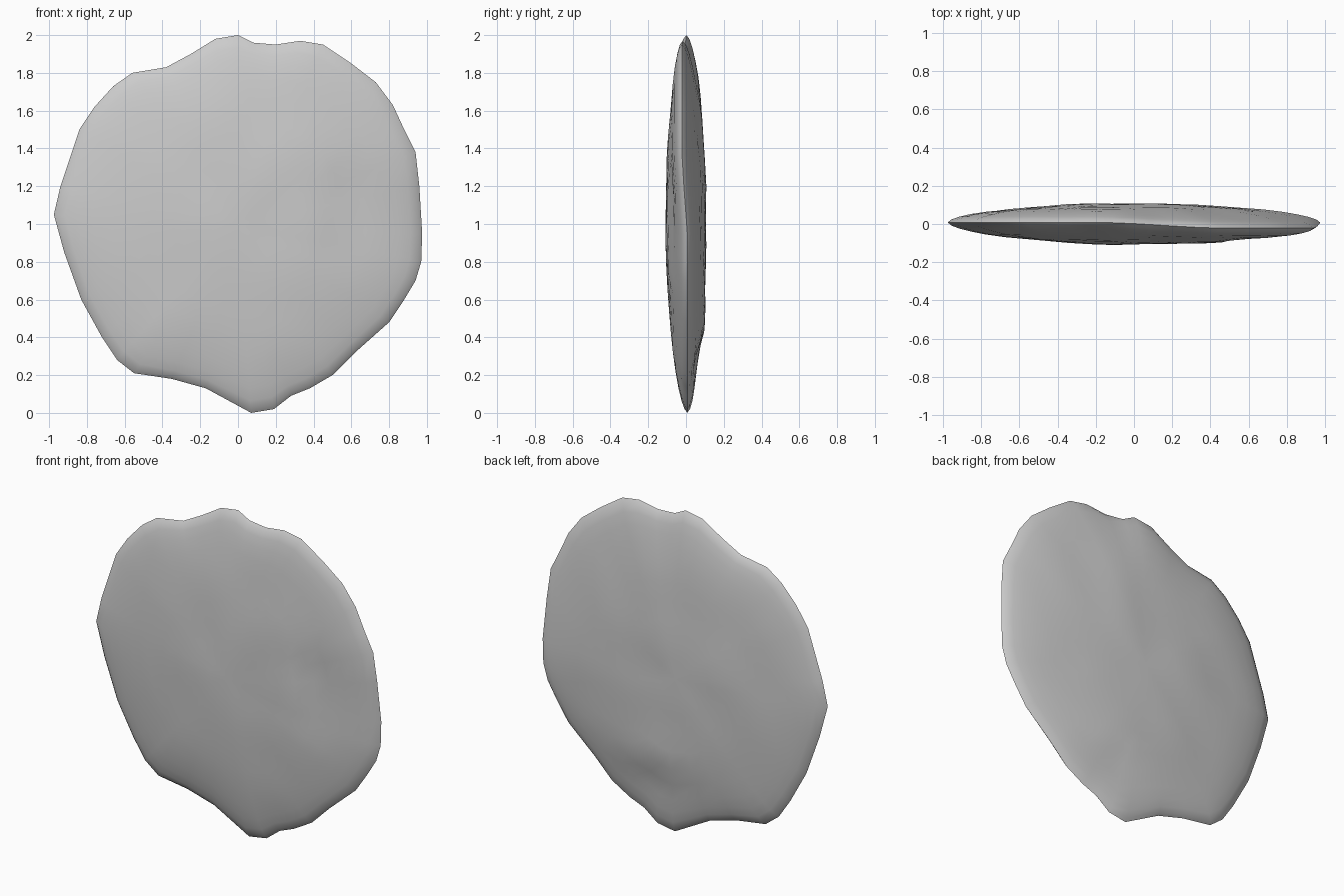
import bpy
import bmesh
import math
from mathutils import Vector, noise

default = bpy.data.objects.get("Cube")
if default:
    bpy.data.objects.remove(default, do_unlink=True)

# Irregular outline of the stone (x, z), clockwise from the top
OUTLINE = [
    (0, 2), (.08, 1.96), (.2, 1.95), (.33, 1.97), (.45, 1.95), (.6, 1.85),
    (.73, 1.75), (.82, 1.63), (.88, 1.5), (.94, 1.38), (.96, 1.2),
    (.975, .95), (.97, .8), (.94, .7), (.88, .6), (.8, .48), (.62, .32),
    (.5, .2), (.38, .13), (.28, .09), (.19, .02), (.07, 0), (-.17, .13),
    (-.35, .18), (-.55, .21), (-.64, .28), (-.72, .4), (-.83, .6),
    (-.92, .85), (-.975, 1.05), (-.94, 1.2), (-.84, 1.5), (-.76, 1.62),
    (-.66, 1.73), (-.56, 1.8), (-.38, 1.83), (-.25, 1.9), (-.12, 1.98),
]
RINGS = [.98, .94, .88, .8, .7, .59, .48, .36, .24, .12]
MEAN_RADIUS = .96
HALF_DEPTH = .107


def smoothstep(low, high, value):
    t = min(max((value - low) / (high - low), 0), 1)
    return t * t * (3 - 2 * t)


def bump(x, z, cx, cz, radius):
    return math.exp(-((x - cx) ** 2 + (z - cz) ** 2) / radius ** 2)


def rim_depth(x, z):
    """Gentle wander of the edge between front and back."""
    return .008 - .03 * smoothstep(.9, 1.4, z) * smoothstep(-.2, .5, x)


def face_depth(x, z, t, side):
    """Lens-shaped swell with worn ledges and hollows."""
    swell = HALF_DEPTH * (1 - t * t) ** .58
    rough = noise.noise(Vector((x * 3.2, side * 4, z * 3.2)))
    swell += .009 * rough * smoothstep(0, .3, 1 - t)
    if side < 0:
        # Chipped ledge on the front
        ledge = smoothstep(.485, .53, x) * bump(x, z, .5, 1.1, .24)
        swell += .008 * bump(x, z, .42, 1.1, .2) - .022 * ledge
    else:
        # Step across the lower back
        step = smoothstep(.42, .34, z) * bump(x, z, .22, .36, .25)
        swell += .014 * bump(x, z, .2, .45, .18) - .02 * step
    return rim_depth(x, z) * t * t + side * max(swell, .004)


def add_face(bm, rim, side):
    """Fill one side of the stone with concentric rings."""
    previous = rim
    count = len(rim)
    for t in RINGS:
        ring = []
        for px, pz in OUTLINE:
            offset = Vector((px, pz - 1))
            radius = MEAN_RADIUS + (offset.length - MEAN_RADIUS) * t * t
            x, z = offset.normalized() * radius * t
            z += 1
            ring.append(bm.verts.new((x, face_depth(x, z, t, side), z)))
        for i in range(count):
            j = (i + 1) % count
            bm.faces.new((previous[i], previous[j], ring[j], ring[i]))
        previous = ring
    centre = bm.verts.new((0, face_depth(0, 1, 0, side), 1))
    for i in range(count):
        bm.faces.new((previous[i], previous[(i + 1) % count], centre))


# Flat stone: front and back share one rim
bm = bmesh.new()
rim = [bm.verts.new((x, rim_depth(x, z), z)) for x, z in OUTLINE]
for side in (-1, 1):
    add_face(bm, rim, side)
bmesh.ops.recalc_face_normals(bm, faces=bm.faces)
mesh = bpy.data.meshes.new("flat_stone")
bm.to_mesh(mesh)
bm.free()

stone = bpy.data.objects.new("flat_stone", mesh)
bpy.context.collection.objects.link(stone)
bpy.ops.object.select_all(action='DESELECT')
stone.select_set(True)
bpy.context.view_layer.objects.active = stone
bpy.ops.object.shade_smooth_by_angle(angle=math.radians(30))
